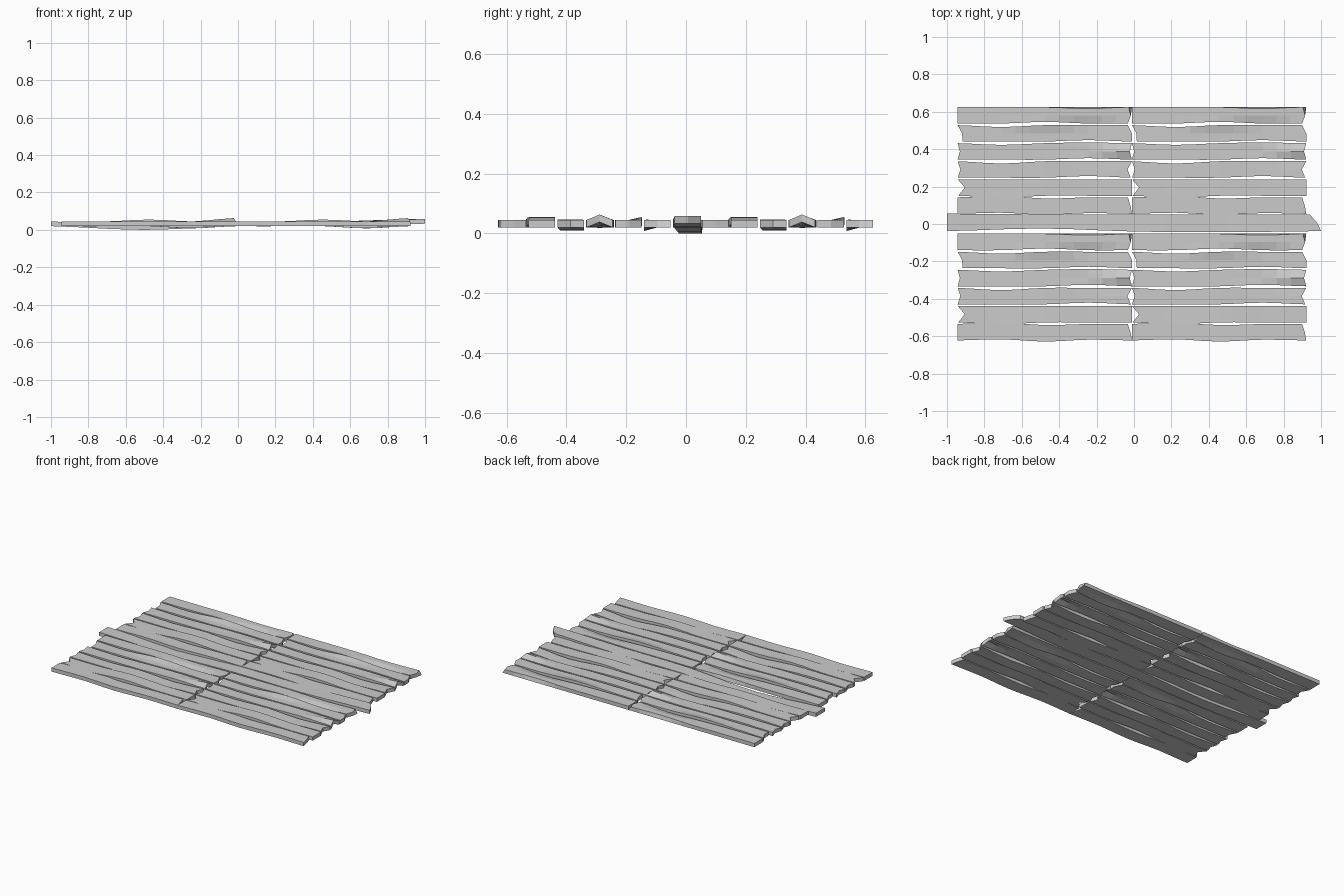
import bpy
import bmesh

if "Cube" in bpy.data.objects:
    bpy.data.objects.remove(bpy.data.objects["Cube"])

SUB = 3            # smoothing steps between the five stations of a board
WIDTH, LOW, HIGH = 0.088, 0.02, 0.045


def catmull(p, t):
    a, b, c, d = p
    return 0.5 * (2*b + (c-a)*t + (2*a-5*b+4*c-d)*t*t + (3*b-a-3*c+d)*t**3)


def board_mesh(name, length, warps):
    """Board of 5 stations x 3 rows; warps = (station, rows, dx, dy, dz[, layer])."""
    grid = {}
    for s in range(5):
        for r in range(3):
            for k in range(2):
                grid[s, r, k] = [length * (s/4 - 0.5), WIDTH * (r/2 - 0.5), (LOW, HIGH)[k]]
    for s, rows, dx, dy, dz, *layer in warps:
        for r in rows:
            for k in (layer or (0, 1)):
                for i, d in enumerate((dx, dy, dz)):
                    grid[s, r, k][i] += d
    bm = bmesh.new()
    rings = []
    ring_order = [(0, 0), (1, 0), (2, 0), (2, 1), (1, 1), (0, 1)]
    for n in range(4 * SUB + 1):
        s, t = min(n // SUB, 3), 0
        t = n / SUB - s
        ring = []
        for r, k in ring_order:
            pts = [grid[min(max(s+o, 0), 4), r, k] for o in (-1, 0, 1, 2)]
            co = [catmull([p[i] for p in pts], t) for i in range(3)]
            co[0] = pts[1][0] + (pts[2][0] - pts[1][0]) * t
            ring.append(bm.verts.new(co))
        rings.append(ring)
    for a, b in zip(rings, rings[1:]):
        for i in range(6):
            j = (i + 1) % 6
            bm.faces.new((a[i], a[j], b[j], b[i]))
    for g in (rings[0], rings[-1]):
        bm.faces.new((g[0], g[1], g[4], g[5]))
        bm.faces.new((g[1], g[2], g[3], g[4]))
    bmesh.ops.recalc_face_normals(bm, faces=bm.faces)
    me = bpy.data.meshes.new(name)
    bm.to_mesh(me)
    bm.free()
    return me


def place(name, me, x, y):
    ob = bpy.data.objects.new(name, me)
    ob.location = (x, y, 0)
    bpy.context.collection.objects.link(ob)


A, F, M, B = (0, 1, 2), (0,), (1,), (2,)   # all rows, front edge, middle, back edge

# Six board shapes, listed from back to front
shapes = [
    [(3, B, 0, -.008, 0, 1), (4, B, -.018, 0, 0, 1), (4, F, -.022, 0, 0), (4, M, -.006, 0, 0),
     (2, F, 0, .009, 0), (3, F, 0, 0, -.012)],
    [(0, M, .024, 0, 0), (0, F, .026, 0, 0), (4, B, -.022, 0, 0), (1, B, 0, -.01, 0),
     (3, F, 0, .008, 0), (2, B, 0, 0, .01)],
    [(0, M, .012, 0, 0), (4, M, -.012, 0, .018), (1, B, 0, -.009, 0), (3, B, 0, .004, 0),
     (3, F, 0, .008, 0)],
    [(0, M, .015, 0, 0), (4, M, -.024, 0, 0), (4, F, -.006, 0, 0), (1, B, 0, -.012, 0),
     (3, F, 0, .009, 0), (3, A, 0, 0, -.011)],
    [(0, M, .038, 0, 0), (0, F, .004, 0, 0), (1, F, 0, -.01, 0), (2, A, 0, 0, .01)],
    [(4, B, -.022, 0, 0), (4, M, -.008, 0, 0), (1, B, 0, .009, 0), (2, B, 0, -.006, 0),
     (1, F, 0, .006, 0), (2, F, 0, -.006, 0), (3, F, 0, .004, 0)],
]

# Two columns of boards, each with a back and a front set of six
PITCH = 0.0965
for i, warps in enumerate(shapes):
    me = board_mesh(f"board_shape_{i+1}", 0.932, warps)
    for col, x in (("left", -0.477), ("right", 0.455)):
        place(f"back_{col}_board_{i+1}", me, x, 0.581 - PITCH * i)
        place(f"front_{col}_board_{i+1}", me, x, -0.096 - PITCH * i)

# Long warped board across the middle
long_warps = [(4, B, -.06, 0, 0), (4, M, -.02, 0, 0), (4, A, 0, 0, .013),
              (1, F, 0, .014, 0), (1, A, 0, 0, -.02), (2, F, 0, -.002, 0),
              (3, F, 0, -.006, 0), (0, B, 0, .005, 0), (1, B, 0, .003, 0)]
place("long_middle_board", board_mesh("long_board", 2.0, long_warps), 0, 0.006)
